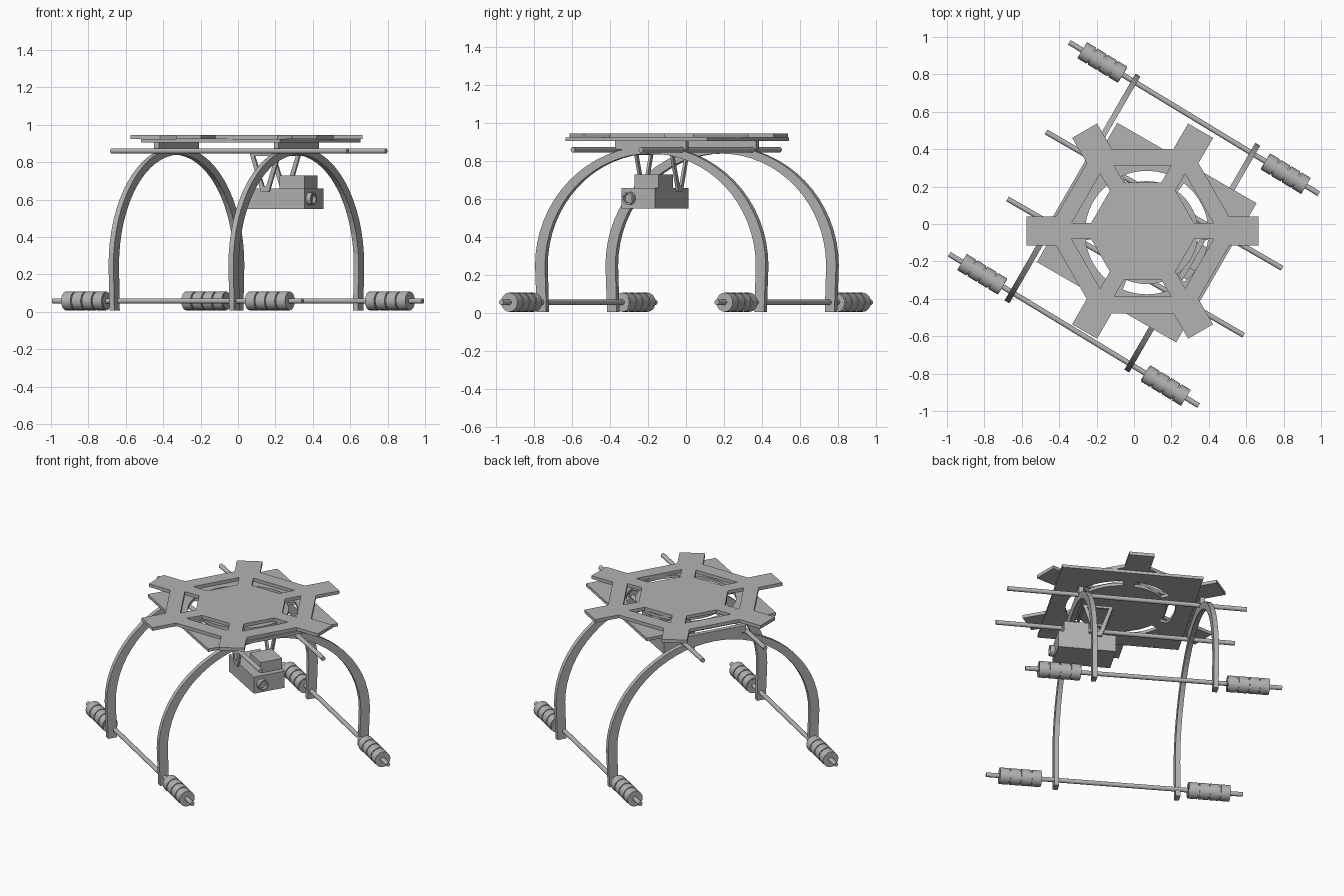
import bpy, bmesh
from math import sin, cos, pi, radians, sqrt
from mathutils import Matrix, Vector

cube = bpy.data.objects.get("Cube")
if cube:
    bpy.data.objects.remove(cube, do_unlink=True)

grey = bpy.data.materials.new("plain grey")
grey.use_nodes = True
COLOUR = (0.45, 0.45, 0.45, 1)
grey.diffuse_color = COLOUR
grey.node_tree.nodes["Principled BSDF"].inputs["Base Color"].default_value = COLOUR

# The whole frame is turned about z; local x runs along the rods
FRAME = Matrix.Rotation(radians(-30), 4, 'Z')


def finish(name, bm, matrix=FRAME, smooth=False):
    bmesh.ops.recalc_face_normals(bm, faces=bm.faces)
    mesh = bpy.data.meshes.new(name)
    bm.to_mesh(mesh)
    bm.free()
    mesh.materials.append(grey)
    obj = bpy.data.objects.new(name, mesh)
    obj.matrix_world = matrix
    bpy.context.collection.objects.link(obj)
    if smooth:
        bpy.ops.object.select_all(action='DESELECT')
        obj.select_set(True)
        bpy.context.view_layer.objects.active = obj
        bpy.ops.object.shade_smooth_by_angle(angle=radians(40))
    return obj


def plate(name, loops, low, high, matrix):
    """Flat plate from an outline followed by hole outlines."""
    bm = bmesh.new()
    edges = []
    for loop in loops:
        vs = [bm.verts.new((x, y, low)) for x, y in loop]
        edges += [bm.edges.new((a, b)) for a, b in zip(vs, vs[1:] + vs[:1])]
    bmesh.ops.triangle_fill(bm, use_beauty=True, use_dissolve=False, edges=edges)
    top = bmesh.ops.extrude_face_region(bm, geom=bm.faces[:])["geom"]
    bmesh.ops.translate(bm, vec=(0, 0, high - low),
                        verts=[v for v in top if isinstance(v, bmesh.types.BMVert)])
    return finish(name, bm, matrix)


def box(name, low, high):
    bm = bmesh.new()
    low, high = Vector(low), Vector(high)
    bmesh.ops.create_cube(bm, size=1, matrix=Matrix.Translation((low + high) / 2)
                          @ Matrix.Diagonal((*(high - low), 1)))
    return finish(name, bm)


def add_tube(bm, a, b, radius, sides=20):
    a, b = Vector(a), Vector(b)
    turn = (b - a).to_track_quat('Z', 'Y').to_matrix().to_4x4()
    bmesh.ops.create_cone(bm, cap_ends=True, segments=sides, radius1=radius, radius2=radius,
                          depth=(b - a).length, matrix=Matrix.Translation((a + b) / 2) @ turn)


def tube(name, a, b, radius, sides=20):
    bm = bmesh.new()
    add_tube(bm, a, b, radius, sides)
    return finish(name, bm, smooth=True)


def spin(points, degrees):
    c, s = cos(radians(degrees)), sin(radians(degrees))
    return [(x * c - y * s, x * s + y * c) for x, y in points]


# Upper plate: six-armed hexagon with six trapezoid windows
HALF_ARM, ARM_END = 0.077, 0.62
arm_base = 0.508 - HALF_ARM / sqrt(3)
outline, windows = [], []
for k in range(6):
    outline += spin([(arm_base, -HALF_ARM), (ARM_END, -HALF_ARM),
                     (ARM_END, HALF_ARM), (arm_base, HALF_ARM)], 60 * k)
    outer, inner = 0.35, 0.26
    wide, narrow = [r / sqrt(3) - 0.05 for r in (outer, inner)]
    windows.append(spin([(inner, -narrow), (outer, -wide), (outer, wide), (inner, narrow)],
                        60 * k + 30))
plate("upper_plate", [outline] + windows, 0.924, 0.945, Matrix.Translation((0.046, -0.038, 0)))

# Lower plate: square with a ring of curved slots
H = 0.43
slots = []
for k in range(6):
    arc = [radians(-23 + 46 * i / 10) for i in range(11)]
    slots.append(spin([(0.33 * cos(t), 0.33 * sin(t)) for t in arc]
                      + [(0.275 * cos(t), 0.275 * sin(t)) for t in reversed(arc)], 60 * k))
plate("lower_plate", [[(-H, -H), (H, -H), (H, H), (-H, H)]] + slots, 0.905, 0.924,
      Matrix.Translation((0.068, -0.046, 0)) @ FRAME)

# Arched legs, each with a flat mounting tab on top
SPRING, FOOT, STEPS = 0.25, 0.008, 32
UPRIGHT = FRAME @ Matrix(((0, 0, 1, 0), (1, 0, 0, 0), (0, 1, 0, 0), (0, 0, 0, 1)))


def arch(a, b):
    return [(a * cos(pi * i / STEPS), SPRING + b * sin(pi * i / STEPS)) for i in range(STEPS + 1)]


for side, x in (("right", -0.38), ("left", 0.36)):
    band = ([(0.69, FOOT)] + arch(0.70, 0.63) + [(-0.69, FOOT), (-0.632, FOOT)]
            + arch(0.64, 0.59)[::-1] + [(0.632, FOOT)])
    plate(side + "_arched_leg", [band], x - 0.015, x + 0.015, UPRIGHT)
    box(side + "_leg_tab", (x - 0.015, -0.215, 0.86), (x + 0.015, 0.215, 0.905))

# Cross rods under the plates
for end, y in (("back", 0.191), ("front", -0.222)):
    tube(end + "_cross_rod", (-0.653, y, 0.86), (0.805, y, 0.86), 0.014)

# Skid rods with grooved foam sleeves near both tips
for end, s in (("back", 1), ("front", -1)):
    a, b = Vector((-0.785 * s, 0.668 * s, 0.058)), Vector((0.775 * s, 0.634 * s, 0.058))
    tube(end + "_skid_rod", a, b, 0.014)
    for tip, start, stop in (("first", a, b), ("second", b, a)):
        along = (stop - start).normalized()
        bm = bmesh.new()
        add_tube(bm, start + along * 0.085, start + along * 0.335, 0.043, 24)
        for k in range(4):
            near = 0.08 + 0.065 * k
            add_tube(bm, start + along * near, start + along * (near + 0.057), 0.05, 24)
        finish(end + "_" + tip + "_foam_sleeve", bm, smooth=True)

# Hanging camera: body, upper housing and lens
box("camera_body", (0.125, -0.117, 0.55), (0.477, 0.087, 0.66))
box("camera_housing", (0.29, -0.056, 0.66), (0.442, 0.087, 0.73))
bm = bmesh.new()
rings = []
for radius, x in ((0.034, 0.47), (0.034, 0.505), (0.024, 0.505), (0.024, 0.485)):
    rings.append([bm.verts.new((x, -0.065 + radius * cos(2 * pi * i / 24),
                                0.605 + radius * sin(2 * pi * i / 24))) for i in range(24)])
for p, q in zip(rings, rings[1:]):
    for i in range(24):
        j = (i + 1) % 24
        bm.faces.new((p[i], p[j], q[j], q[i]))
bm.faces.new(rings[-1])
finish("camera_lens", bm, smooth=True)

# Triangular hangers holding the camera
for end, y in (("front", -0.119), ("back", 0.098)):
    tri = [(0.145, 0.847), (0.331, 0.847), (0.262, 0.64), (0.214, 0.64)]
    hole = [(0.172, 0.832), (0.304, 0.832), (0.246, 0.67), (0.230, 0.67)]
    bm_matrix = FRAME @ Matrix(((1, 0, 0, 0), (0, 0, 1, 0), (0, 1, 0, 0), (0, 0, 0, 1)))
    plate(end + "_hanger", [tri, hole], y - 0.007, y + 0.007, bm_matrix)
for side, x in (("right", 0.152), ("left", 0.324)):
    box(side + "_hanger_bar", (x - 0.007, -0.119, 0.835), (x + 0.007, 0.098, 0.849))
